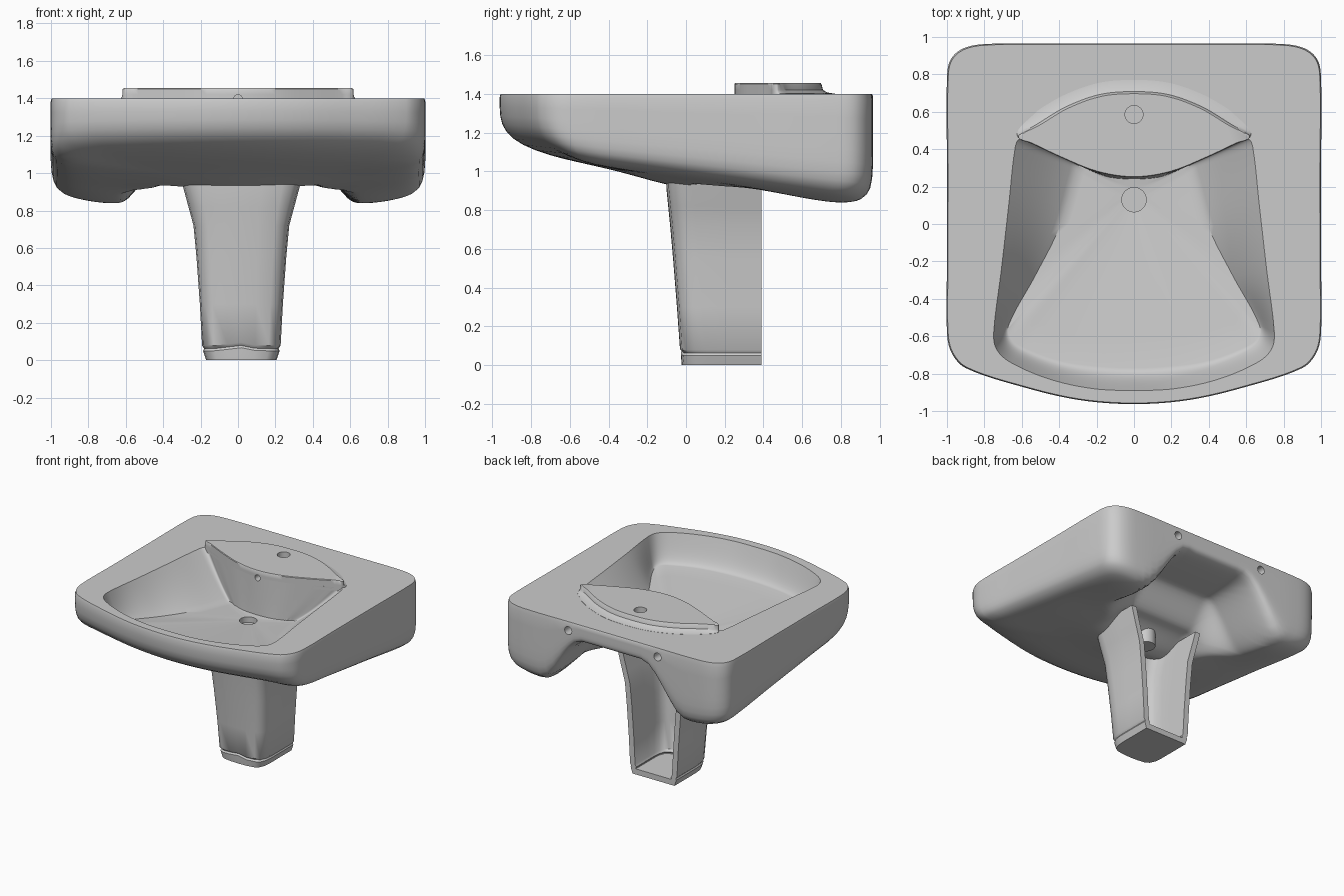
import bpy, bmesh, math
from mathutils import Vector
from mathutils.geometry import interpolate_bezier

if "Cube" in bpy.data.objects:
    bpy.data.objects.remove(bpy.data.objects["Cube"])

SEG = 6
TOP = 1.40


def smooth(v, a, b):
    t = min(1, max(0, (v - a) / (b - a)))
    return t * t * (3 - 2 * t)


def loop(keys):
    """Smooth half outline (back centre to front centre), mirrored into a closed loop."""
    p = [Vector(k if len(k) == 3 else (*k, TOP)) for k in keys]
    n = len(p)
    d = [(p[min(i + 1, n - 1)] - p[max(i - 1, 0)]).normalized() for i in range(n)]
    d[0], d[-1] = Vector((1, 0, 0)), Vector((-1, 0, 0))
    half = []
    for i in range(n - 1):
        h = (p[i + 1] - p[i]).length / 3
        half += interpolate_bezier(p[i], p[i] + d[i] * h, p[i + 1] - d[i + 1] * h, p[i + 1], SEG + 1)[:-1]
    half.append(p[-1])
    return half + [Vector((-v.x, v.y, v.z)) for v in half[-2:0:-1]]


def loft(name, rings, angle=35):
    """Skin a list of equal closed rings and cap both ends."""
    bm = bmesh.new()
    vs = [[bm.verts.new(c) for c in r] for r in rings]
    n = len(vs[0])
    for a, b in zip(vs, vs[1:]):
        for i in range(n):
            j = (i + 1) % n
            bm.faces.new((a[i], a[j], b[j], b[i]))
    bm.faces.new(vs[0])
    bm.faces.new(vs[-1])
    bmesh.ops.recalc_face_normals(bm, faces=bm.faces)
    me = bpy.data.meshes.new(name)
    bm.to_mesh(me)
    bm.free()
    ob = bpy.data.objects.new(name, me)
    bpy.context.collection.objects.link(ob)
    shade(ob, angle)
    return ob


def shade(ob, angle):
    bpy.ops.object.select_all(action='DESELECT')
    bpy.context.view_layer.objects.active = ob
    ob.select_set(True)
    bpy.ops.object.shade_smooth_by_angle(angle=math.radians(angle))


def cylinder(name, r, depth, loc, rot=(0, 0, 0)):
    bpy.ops.mesh.primitive_cylinder_add(vertices=32, radius=r, depth=depth, location=loc, rotation=rot)
    ob = bpy.context.object
    ob.name = name
    shade(ob, 35)
    return ob


# Basin outlines: outer edge, bowl rim, bowl floor, drain circle
outer = loop([(0, .965), (.4, .965), (.78, .963), (.91, .94), (.98, .88), (1, .78), (1, .3), (1, -.2),
              (1, -.58), (.975, -.69), (.90, -.77), (.6, -.87), (.3, -.94), (0, -.963)])
rim = loop([(0, .25), (.2, .28), (.40, .36), (.56, .435), (.61, .455), (.635, .41), (.67, .1), (.71, -.25),
            (.75, -.58), (.735, -.67), (.66, -.74), (.45, -.83), (.22, -.88), (0, -.89)])
floor = loop([(0, .24, 1.1), (.13, .25, 1.1), (.22, .28, 1.1), (.28, .31, 1.1), (.30, .31, 1.1),
              (.31, .28, 1.1), (.40, -.02, 1.12), (.53, -.28, 1.14), (.67, -.54, 1.17), (.66, -.61, 1.18),
              (.59, -.66, 1.18), (.4, -.73, 1.18), (.2, -.76, 1.18), (0, -.77, 1.18)])
N = len(outer)
drain = [Vector((.065 * math.sin(2 * math.pi * i / N), .13 + .065 * math.cos(2 * math.pi * i / N), 1.095))
         for i in range(N)]


def under_z(x, y):
    """Height of the underside: sloping lobes, bump over the pedestal, hollow at the back."""
    z = 1.06 - .137 * (y + .7) - .05 * math.exp(-x * x / .25 - y * y / .1)
    z -= .025 * math.exp(-((abs(x) - .67) / .2) ** 2) * smooth(y, .2, .8)
    m = smooth(y, 0, .3) * (1 - smooth(abs(x), .27, .47 + .17 * smooth(y, .2, .5)))
    cav = 1.04 + .2 * smooth(y, .29, .52)
    return z + (cav - z) * m


def under_ring(f=None, s0=None):
    ring = []
    for p in outer:
        k = 10 - 5.8 * smooth(-p.y, .45, .82)
        s = (1 - f ** k) ** (1 / k) if s0 is None else s0 * (1 - .93 ** k) ** (1 / k)
        x, y = p.x * s, p.y * s
        d = f if s0 is None else (1 - s ** k) ** (1 / k)
        ring.append(Vector((x, y, TOP - (TOP - under_z(x, y)) * d)))
    return ring


# Basin: underside, side wall, deck, bowl and drain as one skin
rings = [under_ring(s0=i / 40) for i in range(1, 41)]
rings += [under_ring(f=f) for f in (.88, .82, .74, .64, .52, .38, .22, .06)]
rings.append([Vector((p.x * .994, p.y * .994, TOP)) for p in outer])
rings.append(rim)
for i in range(1, 11):
    a = i / 10
    ring = []
    for q, f in zip(rim, floor):
        w = .25 + .75 * smooth(-q.y, .3, .75)
        g = a + (math.sin(a * math.pi / 2) - a) * w
        ring.append(Vector((*q.lerp(f, a).xy, TOP + (f.z - TOP) * g)))
    rings.append(ring)
for i in range(1, 7):
    rings.append([f.lerp(d, i / 6) for f, d in zip(floor, drain)])
rings.append([d - Vector((0, 0, .08)) for d in drain])
basin = loft("basin", rings)

# Raised tap ledge, flaring softly into the deck at the back
ledge_out = loop([(0, .70), (.18, .685), (.36, .62), (.52, .525), (.615, .475), (.61, .452), (.56, .435),
                  (.40, .36), (.2, .28), (0, .25)])


def ledge_ring(flare, z, s=1):
    return [Vector((p.x * (s + flare * .5 * smooth(p.y, .45, .5)),
                    .47 + (p.y - .47) * s + flare * smooth(p.y, .45, .55), z)) for p in ledge_out]


ledge = loft("tap_ledge", [ledge_ring(.07, 1.37), ledge_ring(.07, 1.401), ledge_ring(.03, 1.407),
                           ledge_ring(.008, 1.42), ledge_ring(0, 1.45), ledge_ring(0, 1.455, .985)], 50)

# Tap hole, overflow and wall fixing holes
side = (math.pi / 2, 0, 0)
cutters = [cylinder("tap_hole_cutter", .048, .3, (0, .585, 1.48)),
           cylinder("overflow_cutter", .024, .16, (0, .26, 1.395), side)]
cutters += [cylinder("fixing_hole_cutter", .032, .2, (x, .96, 1.33), side) for x in (-.42, .38)]
for ob, cuts in ((basin, cutters), (ledge, cutters[:2])):
    bpy.context.view_layer.objects.active = ob
    for c in cuts:
        m = ob.modifiers.new("hole", 'BOOLEAN')
        m.object, m.operation, m.solver = c, 'DIFFERENCE', 'EXACT'
        bpy.ops.object.modifier_apply(modifier=m.name)
    shade(ob, 35)
for c in cutters:
    bpy.data.objects.remove(c)

# Drain outlet under the bowl
cylinder("drain_outlet", .075, .16, (0, .13, .97))


# Pedestal: U-shaped shell open at the back
def half_u(w, yf):
    return [(w, .39), (w, .22), (w, yf + .13), (w * .97, yf + .075), (w * .87, yf + .03),
            (w * .7, yf + .01), (w * .35, yf), (0, yf - .002)]


def full_u(w, yf):
    h = half_u(w, yf)
    return [(x + .018, y) for x, y in h + [(-x, y) for x, y in h[-2::-1]]]


ped = []
for z, w, yf, wave in ((0, .188, -.02, 0), (.02, .195, -.022, 0), (.05, .205, -.025, 1), (.062, .199, -.015, 1),
                       (.078, .21, -.03, 1), (.3, .222, -.045, 0), (.55, .24, -.065, 0), (.72, .256, -.08, 0),
                       (.82, .283, -.09, 0), (.92, .31, -.10, 0), (1.0, .33, -.10, 0)):
    sec = full_u(w, yf) + full_u(w - .045, yf + .045)[::-1]
    ped.append([Vector((x, y, z + wave * .018 * math.exp(-(x / .06) ** 2))) for x, y in sec])
loft("pedestal", ped, 40)

# Pedestal foot plate
loft("pedestal_foot", [[Vector((x, y, z)) for x, y in full_u(w, -.015)] for z, w in ((0, .186), (.045, .19))])
